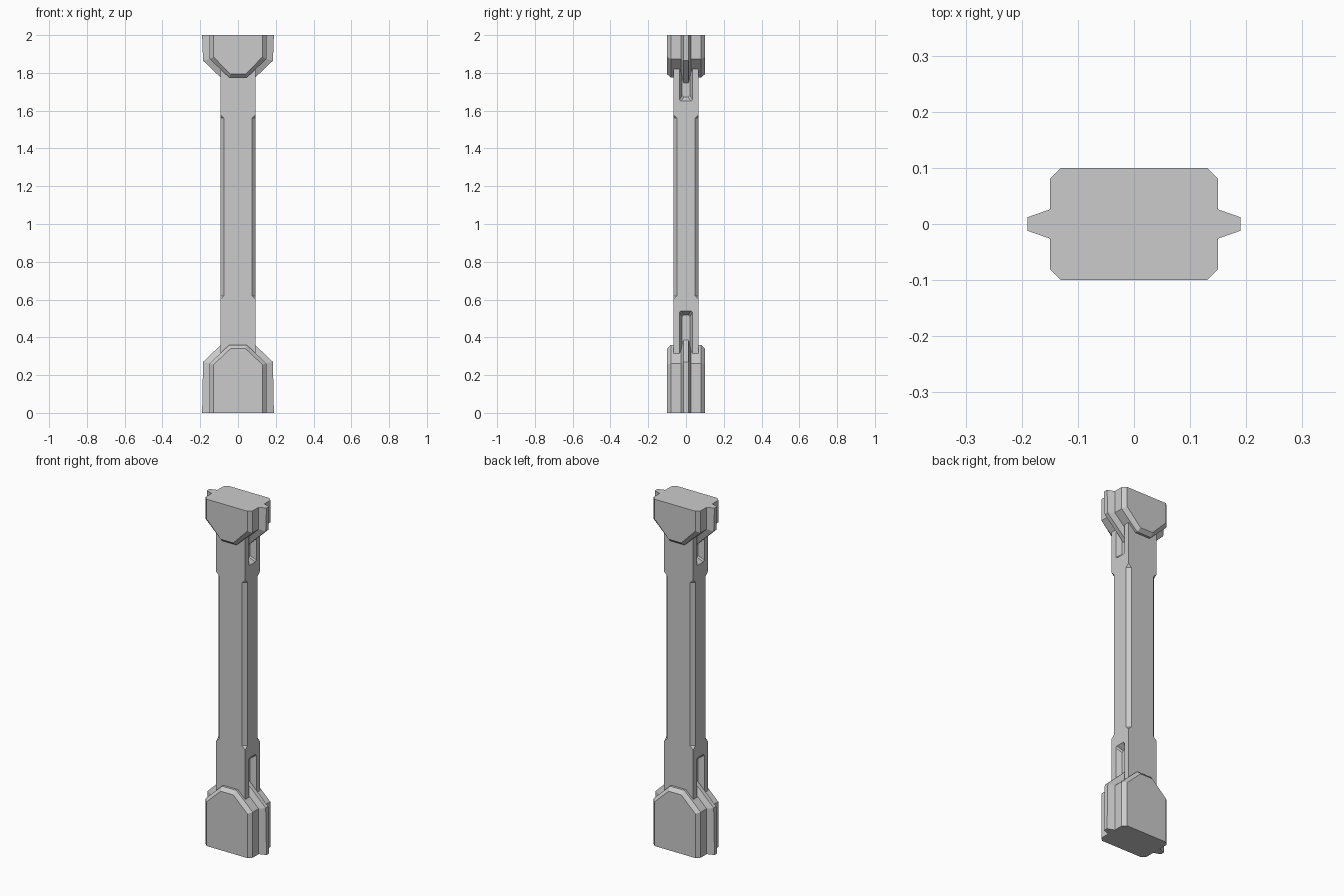
import bpy, bmesh

if "Cube" in bpy.data.objects:
    bpy.data.objects.remove(bpy.data.objects["Cube"])


def loft(name, rings):
    """Skin a list of equal-length point rings and cap both ends."""
    bm = bmesh.new()
    loops = [[bm.verts.new(p) for p in ring] for ring in rings]
    n = len(loops[0])
    for a, b in zip(loops, loops[1:]):
        for i in range(n):
            j = (i + 1) % n
            bm.faces.new((a[i], a[j], b[j], b[i]))
    bm.faces.new(loops[0][::-1])
    bm.faces.new(loops[-1])
    bmesh.ops.remove_doubles(bm, verts=bm.verts, dist=1e-5)
    bmesh.ops.recalc_face_normals(bm, faces=bm.faces)
    mesh = bpy.data.meshes.new(name)
    bm.to_mesh(mesh)
    bm.free()
    obj = bpy.data.objects.new(name, mesh)
    bpy.context.collection.objects.link(obj)
    return obj


def cut_rect(u, v, c):
    """Centred rectangle with cut corners."""
    return [(u - c, -v), (u, -v + c), (u, v - c), (u - c, v),
            (-u + c, v), (-u, v - c), (-u, -v + c), (-u + c, -v)]


# Shaft with stopped chamfers on its four long edges
shaft = loft("shaft", [[(x, y, z) for x, y in cut_rect(0.093, 0.067, c)]
                       for z, c in ((0.2, 0), (0.6, 0), (0.62, 0.02),
                                    (1.56, 0.02), (1.58, 0), (1.88, 0))])

# Tapered slots sunk into the shaft sides near both ends
for side in (-1, 1):
    for end, z0, z1 in (("lower", 0.24, 0.54), ("upper", 1.65, 1.84)):
        mid, half = (z0 + z1) / 2, (z1 - z0) / 2
        rings = [[(side * x, y, mid + z)
                  for y, z in cut_rect(0.034 - t, half - t * 1.6, 0.008)]
                 for x, t in ((0.12, 0), (0.093, 0), (0.062, 0.014))]
        cutter = loft(end + "_slot_cutter", rings)
        cutter.hide_render = True
        mod = shaft.modifiers.new("slot", "BOOLEAN")
        mod.operation = "DIFFERENCE"
        mod.solver = "EXACT"
        mod.object = cutter
        bpy.context.view_layer.objects.active = shaft
        bpy.ops.object.modifier_apply(modifier=mod.name)
        bpy.data.objects.remove(cutter)


def plate(name, layers):
    """Loft mirrored half-profiles (x, z) front to back, symmetric in y."""
    rings = []
    for y, half in layers + [(-y, h) for y, h in layers[::-1]]:
        outline = half + [(-x, z) for x, z in half[::-1]]
        rings.append([(x, y, z) for x, z in outline])
    return loft(name, rings)


# End blocks with bevelled faces, and the thin fin wrapped around each
ends = {
    "base": (0, (0.255, 0.34), (0.262, 0.36), (0.27, 0.408)),
    "cap": (2, (1.885, 1.793), (1.873, 1.775), (1.865, 1.726)),
}
for name, (z, face, body, fin) in ends.items():
    face_p = [(0.13, z), (0.13, face[0]), (0.04, face[1])]
    body_p = [(0.15, z), (0.15, body[0]), (0.046, body[1])]
    fin_p = [(0.19, z), (0.185, fin[0]), (0.04, fin[1])]
    plate(name + "_block", [(-0.1, face_p), (-0.08, body_p)])
    plate(name + "_fin", [(-0.026, body_p), (-0.012, fin_p)])
